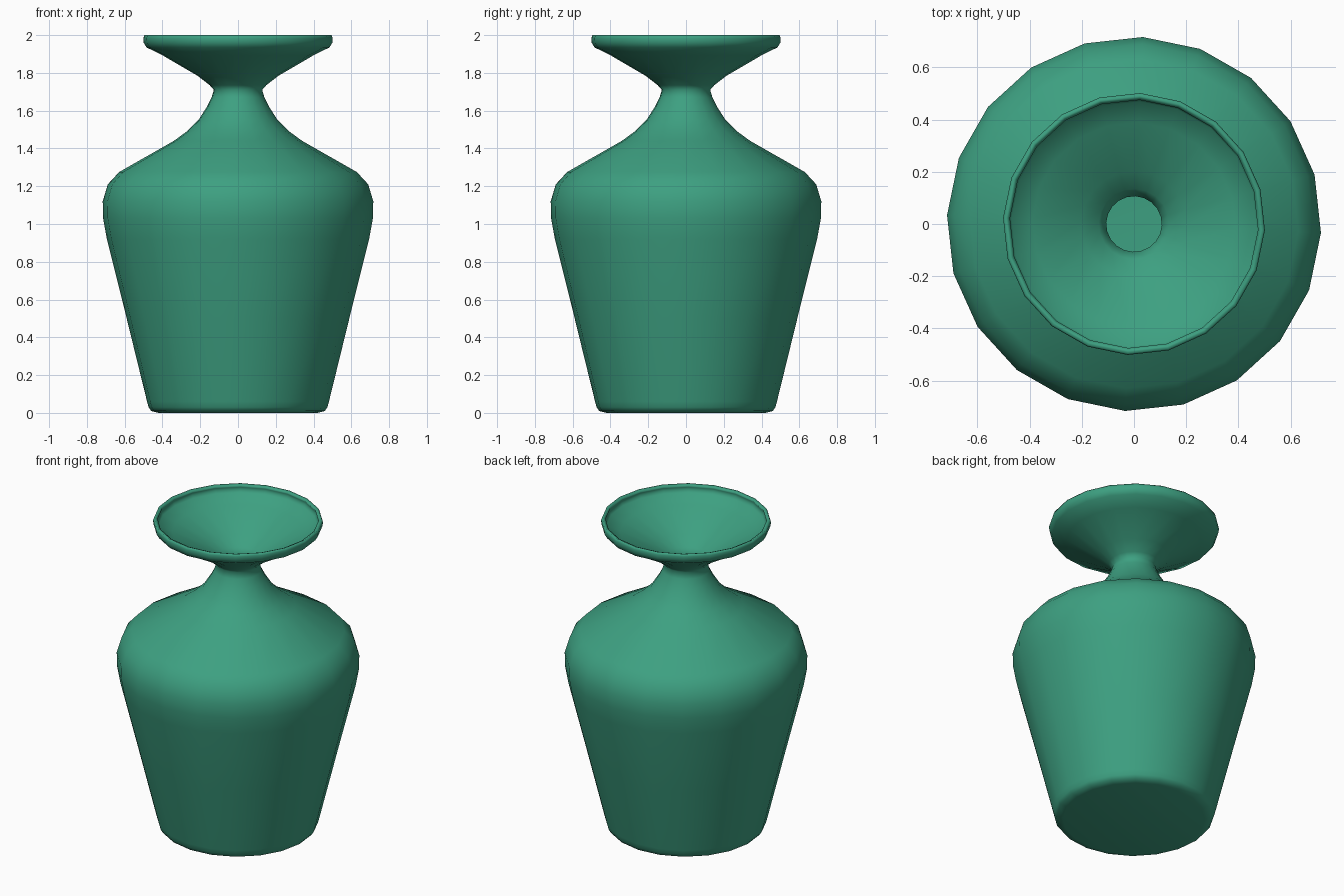
import bpy, bmesh
from math import cos, sin, radians

if "Cube" in bpy.data.objects:
    bpy.data.objects.remove(bpy.data.objects["Cube"])

SIDES = 20
WALL = 0.022

# Outer profile (radius, height) from the foot up to the lip
profile = [(0.42, 0.0), (0.46, 0.010), (0.474, 0.03), (0.482, 0.06),
           (0.59, 0.50), (0.695, 0.92), (0.715, 1.03), (0.717, 1.12),
           (0.69, 1.21), (0.63, 1.275), (0.34, 1.44), (0.265, 1.495),
           (0.21, 1.55), (0.165, 1.62), (0.14, 1.67), (0.128, 1.71),
           (0.15, 1.735), (0.215, 1.785), (0.40, 1.893), (0.485, 1.935),
           (0.50, 1.96), (0.502, 1.985), (0.496, 2.0)]


def lathe(name, points, sides, start):
    """Spin a profile around z, closing the bottom ring."""
    bm = bmesh.new()
    rings = []
    for r, z in points:
        angles = [radians(start + 360 * i / sides) for i in range(sides)]
        rings.append([bm.verts.new((r * cos(a), r * sin(a), z)) for a in angles])
    for low, high in zip(rings, rings[1:]):
        for i in range(sides):
            j = (i + 1) % sides
            bm.faces.new((low[i], low[j], high[j], high[i]))
    bm.faces.new(rings[0][::-1])
    for f in bm.faces:
        f.smooth = True
    mesh = bpy.data.meshes.new(name)
    bm.to_mesh(mesh)
    bm.free()
    obj = bpy.data.objects.new(name, mesh)
    bpy.context.collection.objects.link(obj)
    return obj


# Vase shell, hollow with a thin wall
vase = lathe("vase", profile, SIDES, -2.7)
shell = vase.modifiers.new("wall", 'SOLIDIFY')
shell.thickness = WALL
shell.offset = -1

# Green glaze
glaze = bpy.data.materials.new("green_glaze")
glaze.diffuse_color = (0.047, 0.352, 0.22, 1)
glaze.use_nodes = True
glaze.node_tree.nodes["Principled BSDF"].inputs["Base Color"].default_value = glaze.diffuse_color
vase.data.materials.append(glaze)
